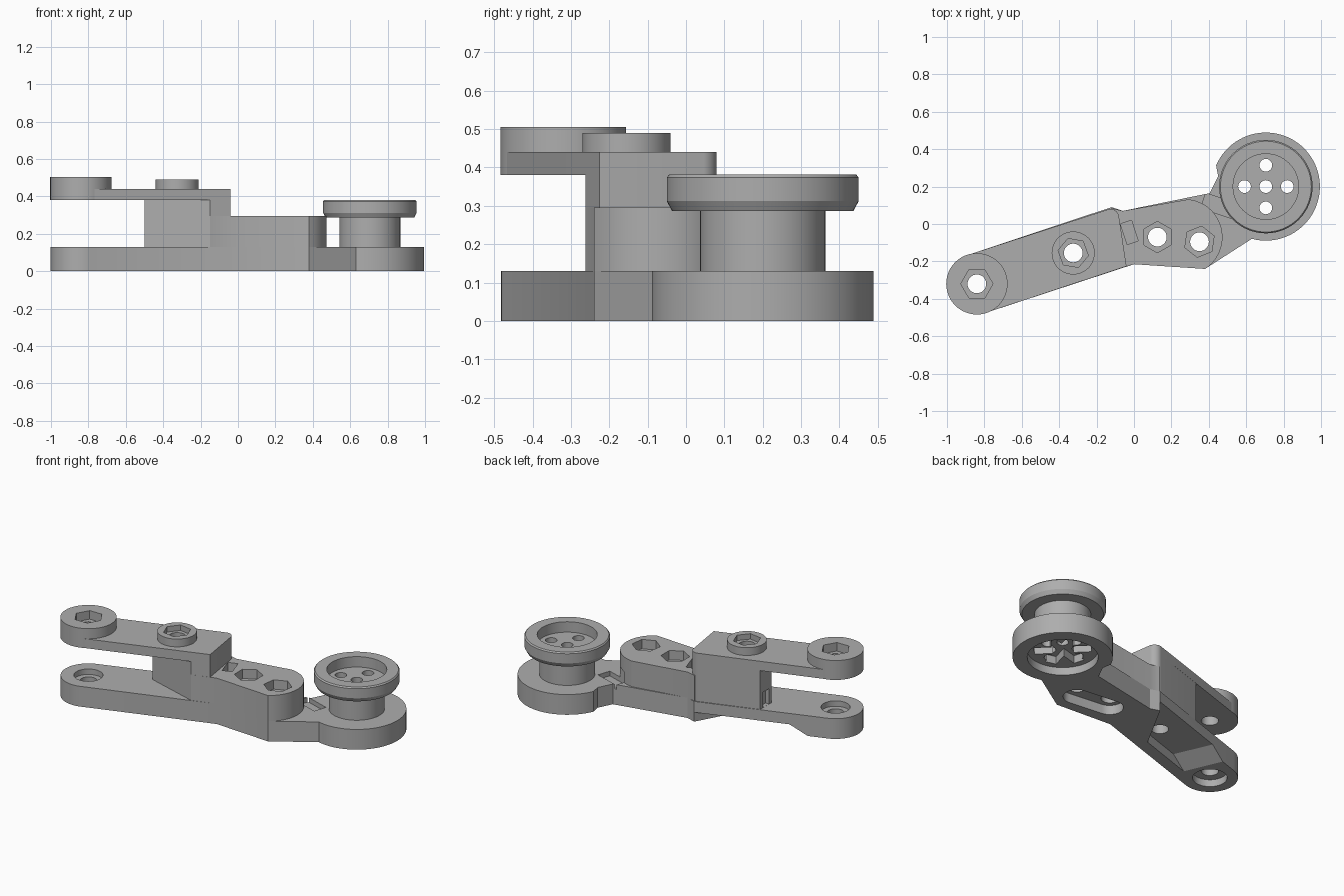
import bpy, bmesh, math
from mathutils import Matrix, Vector

if "Cube" in bpy.data.objects:
    bpy.data.objects.remove(bpy.data.objects["Cube"])

grey = bpy.data.materials.new("plain grey")
grey.use_nodes = True
grey.diffuse_color = (0.42, 0.42, 0.42, 1)
grey.node_tree.nodes["Principled BSDF"].inputs["Base Color"].default_value = (0.42, 0.42, 0.42, 1)

# Main pivot positions
TIP, MID, BOLT_1, BOLT_2, WHEEL = (-.84, -.32), (-.325, -.155), (.125, -.07), (.35, -.095), (.705, .2)
ARM_ANGLE = 18
parts = []


def finish(name, bm):
    bmesh.ops.recalc_face_normals(bm, faces=bm.faces)
    mesh = bpy.data.meshes.new(name)
    bm.to_mesh(mesh)
    bm.free()
    mesh.materials.append(grey)
    ob = bpy.data.objects.new(name, mesh)
    bpy.context.collection.objects.link(ob)
    return ob


def prism(name, points, low, high):
    bm = bmesh.new()
    face = bm.faces.new([bm.verts.new((x, y, low)) for x, y in points])
    new = bmesh.ops.extrude_face_region(bm, geom=[face])["geom"]
    bmesh.ops.translate(bm, verts=[v for v in new if isinstance(v, bmesh.types.BMVert)],
                        vec=(0, 0, high - low))
    return finish(name, bm)


def arc(centre, radius, start, end, steps=32):
    angles = [math.radians(start + (end - start) * i / steps) for i in range(steps + 1)]
    return [(centre[0] + radius * math.cos(a), centre[1] + radius * math.sin(a)) for a in angles]


def disc(name, centre, radius, low, high, sides=48, turn=0):
    return prism(name, arc(centre, radius, turn, turn + 360, sides)[:-1], low, high)


def bar(name, start, end, width, low, high):
    a, b = Vector(start), Vector(end)
    d = (b - a).normalized()
    n = Vector((-d.y, d.x)) * width / 2
    return prism(name, [tuple(p) for p in (a - n, b - n, b + n, a + n)], low, high)


def lathe(name, centre, profile, steps=64):
    bm = bmesh.new()
    verts = [bm.verts.new((r, 0, z)) for r, z in profile]
    edges = [bm.edges.new(pair) for pair in zip(verts, verts[1:])]
    bmesh.ops.spin(bm, geom=verts + edges, cent=(0, 0, 0), axis=(0, 0, 1),
                   angle=math.tau, steps=steps, use_duplicate=False)
    bmesh.ops.remove_doubles(bm, verts=bm.verts, dist=0.0001)
    bmesh.ops.translate(bm, verts=bm.verts, vec=(*centre, 0))
    return finish(name, bm)


def cut(cutter, *targets):
    cutter.hide_render = True
    for ob in targets:
        mod = ob.modifiers.new("cut", "BOOLEAN")
        mod.operation, mod.solver, mod.object = "DIFFERENCE", "EXACT", cutter
        bpy.context.view_layer.objects.active = ob
        bpy.ops.object.modifier_apply(modifier=mod.name)
    bpy.data.objects.remove(cutter)


# Lower plate: arm, bend and round wheel base in one outline
tip_cap = arc(TIP, .162, 90 + ARM_ANGLE, 270 + ARM_ANGLE)
lower_plate = prism("lower_plate", tip_cap + [(0, -.215), (.38, -.24)]
                    + arc(WHEEL, .289, -105, 157, 56)
                    + [(.45, .255), (.405, .165), (-.06, .07), (-.12, .09)], 0, .13)

# Raised bolt block with a rounded nose
bolt_block = prism("bolt_block", [(-.15, -.262), (0, -.215)]
                   + arc((.27, -.07), .203, -57, 84, 24) + [(-.06, .07), (-.12, .085)], .13, .295)

# Fork block and upper arm
heel = arc((-.125, .035), .045, 108, 15, 8)[::-1]
fork_block = prism("fork_block", [(-.5, -.04), (-.5, -.155), (-.15, -.262), (-.04, -.226)] + heel,
                   .13, .38)
upper_arm = prism("upper_arm", tip_cap + [(-.04, -.226)] + heel, .38, .44)
tip_boss = disc("tip_boss", TIP, .164, .38, .505)
middle_boss = disc("middle_boss", MID, .115, .44, .49)

# Spool with a dished flange
spool = lathe("spool", WHEEL, [(0, .315), (.175, .315), (.175, .382), (.243, .382), (.25, .374),
                               (.25, .312), (.236, .286), (.163, .286), (.163, .13), (0, .13)])
parts = [lower_plate, bolt_block, fork_block, upper_arm, tip_boss, middle_boss, spool]

# Tip bolt holes and seats
cut(disc("tip_hole", TIP, .05, -.1, .6, 32), lower_plate, upper_arm, tip_boss)
cut(disc("tip_hex", TIP, .086, .45, .6, 6), tip_boss)
cut(disc("tip_seat", TIP, .085, .095, .2, 32), lower_plate)
cut(disc("tip_lower_seat", TIP, .1, -.1, .045, 32), lower_plate)

# Middle bolt
cut(disc("middle_hole", MID, .05, -.1, .6, 32), lower_plate, fork_block, upper_arm, middle_boss)
cut(disc("middle_hex", MID, .082, .455, .6, 6, 50), middle_boss)

# Two bolts in the raised block, sharing a long slot underneath
for centre, turn in ((BOLT_1, 30), (BOLT_2, 22)):
    cut(disc("bolt_hole", centre, .05, -.1, .6, 32), lower_plate, bolt_block)
    cut(disc("bolt_hex", centre, .084, .235, .6, 6, turn), bolt_block)
cut(prism("long_slot", arc(BOLT_1, .08, 84, 264, 20) + arc(BOLT_2, .08, -96, 84, 20), -.1, .06),
    lower_plate)

# Rectangular socket, fork notch and cord channel
cut(bar("socket", (-.007, -.1), (-.043, .01), .062, .2, .4), bolt_block)
cut(bar("notch", (-.6, -.1), (-.475, -.1), .06, .131, .23), fork_block)
cut(bar("channel", (.37, .125), (.535, .07), .085, .1, .2), lower_plate, bolt_block)

# Pocket under the arm, open at the back, with a ramp at the tip end
pocket = prism("pocket", [(-.11, .11), (-.3, -.235), (-.71, -.37), (-.85, -.05)], -.02, .06)
for v in pocket.data.vertices:
    if v.co.z > 0 and v.co.x < -.6:
        v.co += Vector((.14, .046, 0))
cut(pocket, lower_plate)

# Underside of the wheel base: round recess with a star-shaped socket
cut(disc("recess", WHEEL, .205, -.1, .05), lower_plate)
for i in range(3):
    a = math.radians(i * 60 + 15)
    d = Vector((math.cos(a), math.sin(a))) * .165
    w = Vector(WHEEL)
    cut(bar("star", w - d, w + d, .07, -.1, .1), lower_plate)

# Spool holes
for dx, dy in ((0, 0), (1, 0), (-1, 0), (0, 1), (0, -1)):
    cut(disc("spool_hole", (WHEEL[0] + dx * .114, WHEEL[1] + dy * .114), .034, -.1, .6, 24),
        lower_plate, spool)

# Smooth curved walls, crisp edges
bpy.ops.object.select_all(action="DESELECT")
for ob in parts:
    ob.select_set(True)
bpy.context.view_layer.objects.active = lower_plate
bpy.ops.object.shade_smooth_by_angle(angle=math.radians(25))
